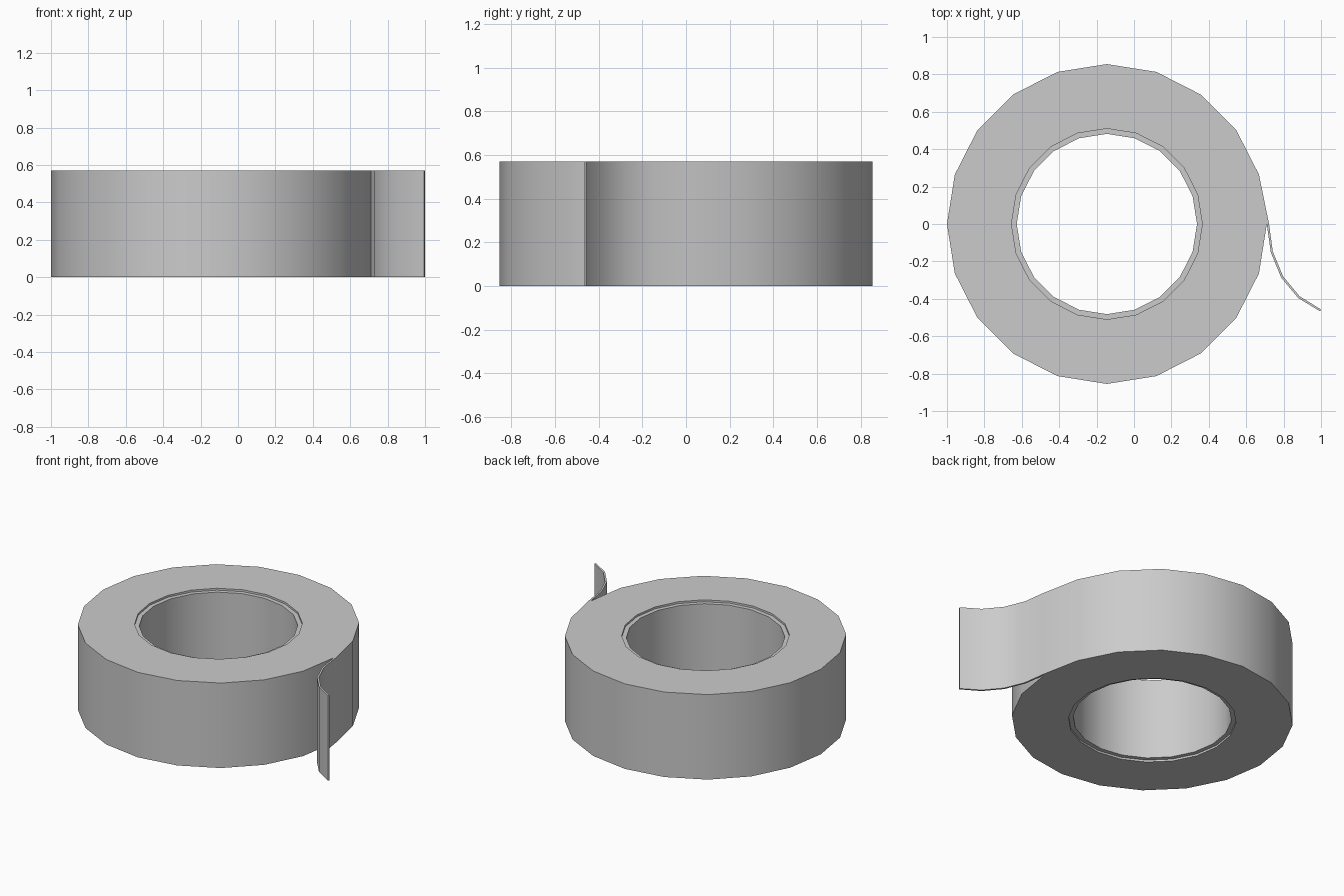
import bpy, bmesh
from math import cos, sin, pi, radians

if "Cube" in bpy.data.objects:
    bpy.data.objects.remove(bpy.data.objects["Cube"])

SIDES, CX = 20, -0.145


def build(name, r_in, r_out, z0, z1, tail=()):
    bm = bmesh.new()

    def ring(r):
        return [bm.verts.new((CX + r * cos(2 * pi * i / SIDES),
                              r * sin(2 * pi * i / SIDES), z0)) for i in range(SIDES)]

    # flat ring
    inner, outer = ring(r_in), ring(r_out)
    for i in range(SIDES):
        j = (i + 1) % SIDES
        bm.faces.new((inner[i], outer[i], outer[j], inner[j]))
    # loose tape end, blending into the outer wall
    if tail:
        a, b = outer[0], bm.verts.new((0.722, 0.0, z0))
        bm.faces.new((outer[1], a, b))
        for ax, ay, bx, by in tail:
            c, d = bm.verts.new((ax, ay, z0)), bm.verts.new((bx, by, z0))
            bm.faces.new((a, c, d, b))
            a, b = c, d
    # raise to full height, keeping the flat faces as the underside
    ext = bmesh.ops.extrude_face_region(bm, geom=bm.faces[:], use_keep_orig=True)
    top = [g for g in ext["geom"] if isinstance(g, bmesh.types.BMVert)]
    bmesh.ops.translate(bm, verts=top, vec=(0, 0, z1 - z0))
    bmesh.ops.recalc_face_normals(bm, faces=bm.faces[:])
    me = bpy.data.meshes.new(name)
    bm.to_mesh(me)
    bm.free()
    ob = bpy.data.objects.new(name, me)
    bpy.context.collection.objects.link(ob)
    bpy.ops.object.select_all(action='DESELECT')
    ob.select_set(True)
    bpy.context.view_layer.objects.active = ob
    bpy.ops.object.shade_smooth_by_angle(angle=radians(35))


# inner x, y then outer x, y along the loose end
tail = [(0.731, -0.15, 0.742, -0.147), (0.787, -0.287, 0.797, -0.28),
        (0.877, -0.395, 0.885, -0.386), (0.995, -0.467, 1.0, -0.457)]
build("tape_roll", 0.51, 0.855, 0.0, 0.57, tail)
# cardboard core, slightly recessed
build("core", 0.482, 0.51, 0.013, 0.557)
